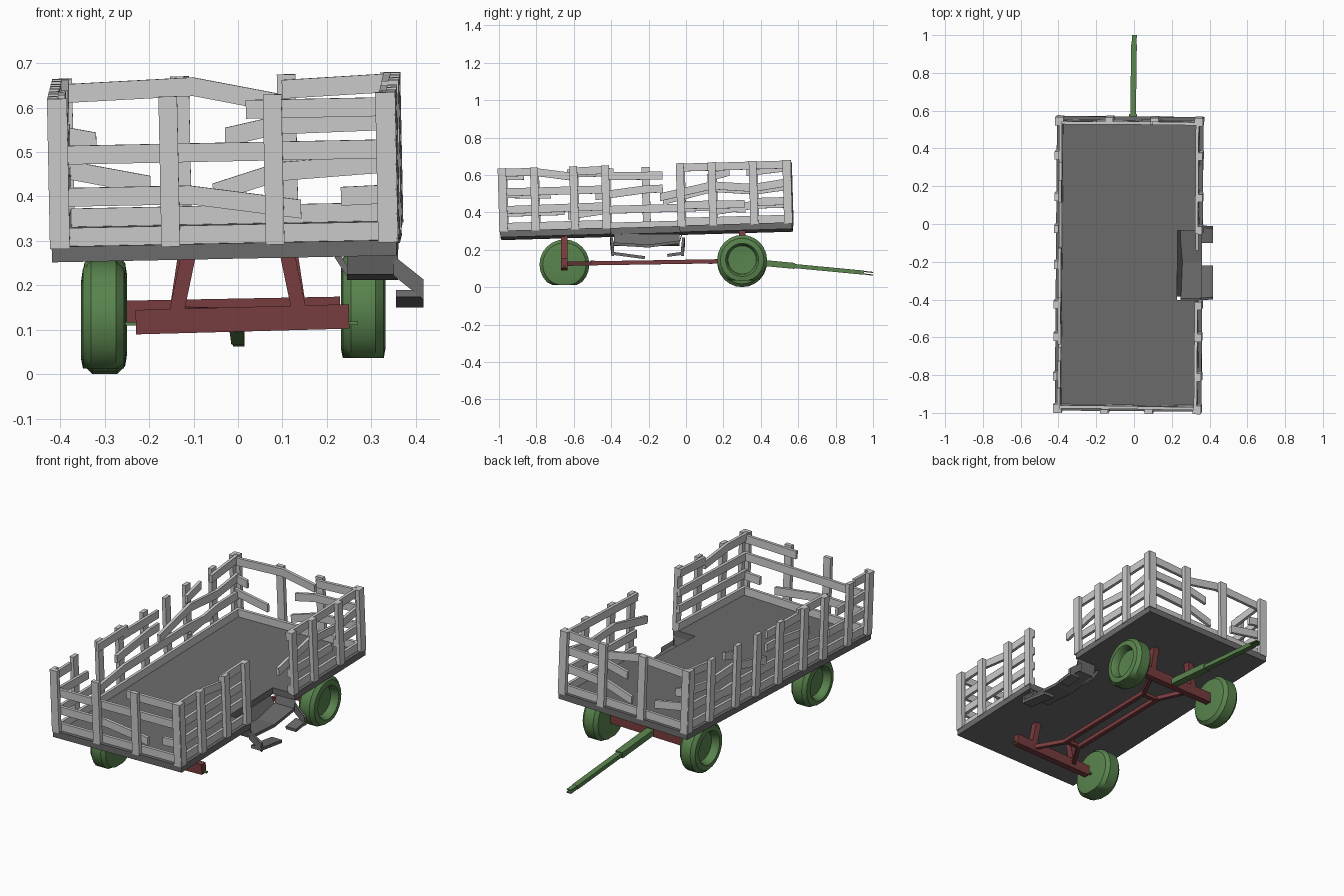
import bpy, bmesh
from math import sin, cos, pi
from mathutils import Vector, Matrix, Euler

if "Cube" in bpy.data.objects:
    bpy.data.objects.remove(bpy.data.objects["Cube"])


def material(name, rgb):
    m = bpy.data.materials.new(name)
    m.diffuse_color = (*rgb, 1)
    m.use_nodes = True
    m.node_tree.nodes["Principled BSDF"].inputs["Base Color"].default_value = m.diffuse_color
    return m


RED = material("red_paint", (0.19, 0.045, 0.05))
GREEN = material("green_paint", (0.10, 0.23, 0.075))
DARK = material("dark_planks", (0.15, 0.15, 0.15))

# the bed sits slightly tilted on its axles
BED = Matrix.Translation((-0.025, -0.21, 0.282)) @ Euler((0.029, -0.02, -0.008)).to_matrix().to_4x4()


def finish(bm, name, mat=None, matrix=None):
    bmesh.ops.recalc_face_normals(bm, faces=bm.faces)
    me = bpy.data.meshes.new(name)
    bm.to_mesh(me)
    bm.free()
    if mat:
        me.materials.append(mat)
    ob = bpy.data.objects.new(name, me)
    if matrix:
        ob.matrix_world = matrix
    bpy.context.collection.objects.link(ob)
    return ob


def sweep(bm, rings):
    """Skin four-cornered rings into a closed bar."""
    vs = [[bm.verts.new(p) for p in r] for r in rings]
    for a, b in zip(vs, vs[1:]):
        for i in range(4):
            j = (i + 1) % 4
            bm.faces.new((a[i], a[j], b[j], b[i]))
    bm.faces.new(vs[0][::-1])
    bm.faces.new(vs[-1])


def box(bm, x0, x1, y0, y1, z0, z1):
    sweep(bm, [[(x0, y0, z), (x1, y0, z), (x1, y1, z), (x0, y1, z)] for z in (z0, z1)])


def bar(bm, p, q, w, h, ref=(0, 0, 1)):
    p, q = Vector(p), Vector(q)
    d = (q - p).normalized()
    s = d.cross(Vector(ref)).normalized()
    u = s.cross(d)
    sweep(bm, [[c + s * a * w / 2 + u * b * h / 2
                for a, b in ((-1, -1), (1, -1), (1, 1), (-1, 1))] for c in (p, q)])


# deck with a notch on the right
HX, HY, T = 0.388, 0.78, 0.035
bm = bmesh.new()
outline = [(-HX, -HY), (HX, -HY), (HX, -0.19), (0.255, -0.19),
           (0.255, 0.18), (HX, 0.18), (HX, HY), (-HX, HY)]
face = bm.faces.new([bm.verts.new((x, y, 0)) for x, y in outline])
ext = bmesh.ops.extrude_face_region(bm, geom=[face])
bmesh.ops.translate(bm, vec=(0, 0, T), verts=[v for v in ext["geom"] if isinstance(v, bmesh.types.BMVert)])
finish(bm, "deck", DARK, BED)

# sagging panel in the notch and its slanted inner wall
bm = bmesh.new()
sag = [(-0.41, 0.295), (-0.395, 0.24), (-0.2, 0.228), (-0.035, 0.25), (-0.02, 0.30)]
sweep(bm, [[(0.245, y, z - 0.016), (0.36, y, z - 0.016), (0.36, y, z), (0.245, y, z)] for y, z in sag])
bar(bm, (0.215, -0.21, 0.28), (0.25, -0.21, 0.225), 0.35, 0.014)
finish(bm, "sagging_panel", DARK)

# broken hanging step: two legs, two tread stubs
bm = bmesh.new()
for y, y2, z2 in ((-0.405, -0.22, 0.158), (-0.02, -0.10, 0.17)):
    s = 1 if y2 > y else -1
    sweep(bm, [[(x, y + k * s, z + 0.045), (x, y + k * s + 0.014, z + 0.045),
                (x, y + k * s + 0.014, z), (x, y + k * s, z)]
               for x, z, k in ((0.35, 0.222, 0), (0.418, 0.168, 0.006))])
    bar(bm, (0.387, y + 0.007, 0.182), (0.387, y2, z2), 0.062, 0.016)
finish(bm, "broken_step", DARK)


# fence: posts outside, rails inside, in bed coordinates
def place(side, s, w, off):
    if side == "left":
        return (-HX + off, s + 0.21, w)
    if side == "right":
        return (HX - off, s + 0.21, w)
    if side == "front":
        return (s + 0.025, -HY + off, w)
    return (s + 0.025, HY - off, w)


def board(bm, side, pts, h=0.042):
    sweep(bm, [[place(side, s, w + k * h / 2, o)
                for k, o in ((-1, 0.018), (-1, 0.034), (1, 0.034), (1, 0.018))] for s, w in pts])


def post(bm, side, s, top=0.368, w=0.042):
    sweep(bm, [[place(side, s + a * w / 2, z, o)
                for a, o in ((-1, -0.004), (1, -0.004), (1, 0.018), (-1, 0.018))] for z in (0.03, top)])


A, B = -0.975, 0.555      # side rail ends (y)
L, R = -0.395, 0.345      # end rail ends (x)
POSTS = {
    "left": [-0.97, -0.80, -0.59, -0.42, -0.21, -0.02, 0.15, 0.37, 0.55],
    "right": [-0.97, -0.80, -0.59, -0.42, -0.02, 0.15, 0.37, 0.55],
    "front": [-0.393, -0.145, 0.09, 0.343],
    "back": [-0.393, -0.13, 0.11, 0.343],
}
RAILS = {
    "left": [
        [(A, .055), (B, .055)], [(A, .145), (-0.65, .145)],
        [(-0.63, .12), (-0.42, .145), (0.1, .145), (0.32, .13)], [(0.14, .12), (0.37, .15), (B, .15)],
        [(A, .245), (-0.72, .235)], [(-0.48, .22), (-0.2, .25), (-0.12, .25)],
        [(-0.12, .185), (0.15, .245), (0.37, .225), (B, .245)],
        [(A, .34), (-0.86, .34)], [(-0.63, .345), (-0.38, .345)],
        [(-0.42, .325), (-0.12, .32)], [(0.12, .30), (0.24, .33)], [(0.33, .325), (B, .345)],
    ],
    "right": [
        [(A, .055), (-0.40, .055)], [(A, .145), (-0.40, .15)], [(A, .24), (-0.40, .24)],
        [(A, .345), (-0.8, .345), (-0.61, .315)], [(-0.61, .34), (-0.40, .345)],
        [(-0.04, .055), (B, .055)], [(-0.04, .145), (0.32, .14)], [(0.35, .15), (B, .15)],
        [(-0.13, .19), (0.15, .245), (0.37, .225), (B, .25)], [(-0.04, .345), (B, .345)],
    ],
    "front": [
        [(L, .055), (R, .055)], [(L, .145), (-0.1, .145), (0.15, .108)], [(0.24, .135), (R, .138)],
        [(L, .24), (R, .24)], [(0.03, .335), (R, .335)],
    ],
    "back": [
        [(L, .055), (R, .055)], [(L, .165), (-0.2, .125)], [(-0.06, .105), (0.09, .15), (R, .165)],
        [(L, .24), (-0.32, .225)], [(-0.03, .23), (0.09, .255), (R, .26)],
        [(L, .335), (-0.1, .345), (0.09, .305)], [(0.1, .335), (R, .345)],
    ],
}
for side in RAILS:
    bm = bmesh.new()
    for pts in RAILS[side]:
        board(bm, side, pts)
    finish(bm, side + "_rails", None, BED)
    bm = bmesh.new()
    for s in POSTS[side]:
        post(bm, side, s)
    finish(bm, side + "_posts", None, BED)

# axle beams with leaning uprights
for name, y, zl, zr, x0, x1, top in (("rear_axle", -0.65, 0.117, 0.13, -0.23, 0.25, 0.275),
                                     ("front_axle", 0.30, 0.138, 0.147, -0.25, 0.23, 0.325)):
    bm = bmesh.new()
    bar(bm, (x0, y, zl), (x1, y, zr), 0.035, 0.055)
    for s in (-1, 1):
        bar(bm, (s * 0.138, y, 0.14), (s * 0.11, y, top), 0.033, 0.035, (0, 1, 0))
    finish(bm, name, RED)

# twin reach rods, spread towards both axles
bm = bmesh.new()
for s in (-1, 1):
    path = [(s * 0.13, -0.64, 0.125), (s * 0.045, -0.5, 0.128), (s * 0.045, 0.13, 0.138), (s * 0.13, 0.30, 0.142)]
    sweep(bm, [[(x - 0.011, y, z - 0.011), (x + 0.011, y, z - 0.011),
                (x + 0.011, y, z + 0.011), (x - 0.011, y, z + 0.011)] for x, y, z in path])
for y in (-0.5, 0.13):
    bar(bm, (-0.05, y, 0.133), (0.05, y, 0.133), 0.022, 0.018)
finish(bm, "reach_rods", RED)

# tongue with forked tip, and axle stubs
bm = bmesh.new()
bar(bm, (-0.008, 0.30, 0.14), (-0.005, 0.58, 0.114), 0.042, 0.032)
bar(bm, (-0.005, 0.57, 0.114), (0, 0.95, 0.078), 0.03, 0.022)
for s in (-1, 1):
    bar(bm, (0, 0.93, 0.08 + s * 0.007), (0.002, 1.0, 0.072 + s * 0.007), 0.026, 0.006)
finish(bm, "tongue", GREEN)
bm = bmesh.new()
bar(bm, (-0.30, -0.65, 0.113), (0.27, -0.65, 0.115), 0.012, 0.008)
bar(bm, (-0.30, 0.30, 0.137), (0.28, 0.30, 0.15), 0.012, 0.012)
finish(bm, "axle_stubs", GREEN)

# wheels: closed inner face, recessed outer rim; the rear right one is missing
PROFILE = [(-0.046, 0.0), (-0.05, 0.09), (-0.046, 0.115), (-0.028, 0.132), (0.028, 0.132),
           (0.046, 0.115), (0.05, 0.088), (0.04, 0.08), (0.01, 0.075), (0.005, 0.0)]


def wheel(name, x, y, z, side, scale, floor):
    n = 24
    bm = bmesh.new()
    rings = []
    for a, r in PROFILE:
        rings.append([bm.verts.new((x + side * a, y + scale * r * cos(2 * pi * i / n),
                                    max(floor, z + scale * r * sin(2 * pi * i / n))))
                      for i in range(n if r else 1)])
    for p, q in zip(rings, rings[1:]):
        for i in range(n):
            j = (i + 1) % n
            if len(p) == 1:
                bm.faces.new((p[0], q[i], q[j]))
            elif len(q) == 1:
                bm.faces.new((p[i], p[j], q[0]))
            else:
                bm.faces.new((p[i], p[j], q[j], q[i]))
    ob = finish(bm, name, GREEN)
    bpy.context.view_layer.objects.active = ob
    ob.select_set(True)
    bpy.ops.object.shade_smooth_by_angle(angle=0.6)
    ob.select_set(False)


wheel("rear_left_wheel", -0.303, -0.65, 0.122, -1, 1.01, 0.013)
wheel("front_left_wheel", -0.30, 0.30, 0.134, -1, 1.01, 0.0)
wheel("front_right_wheel", 0.282, 0.30, 0.146, 1, 1.01, 0.036)
